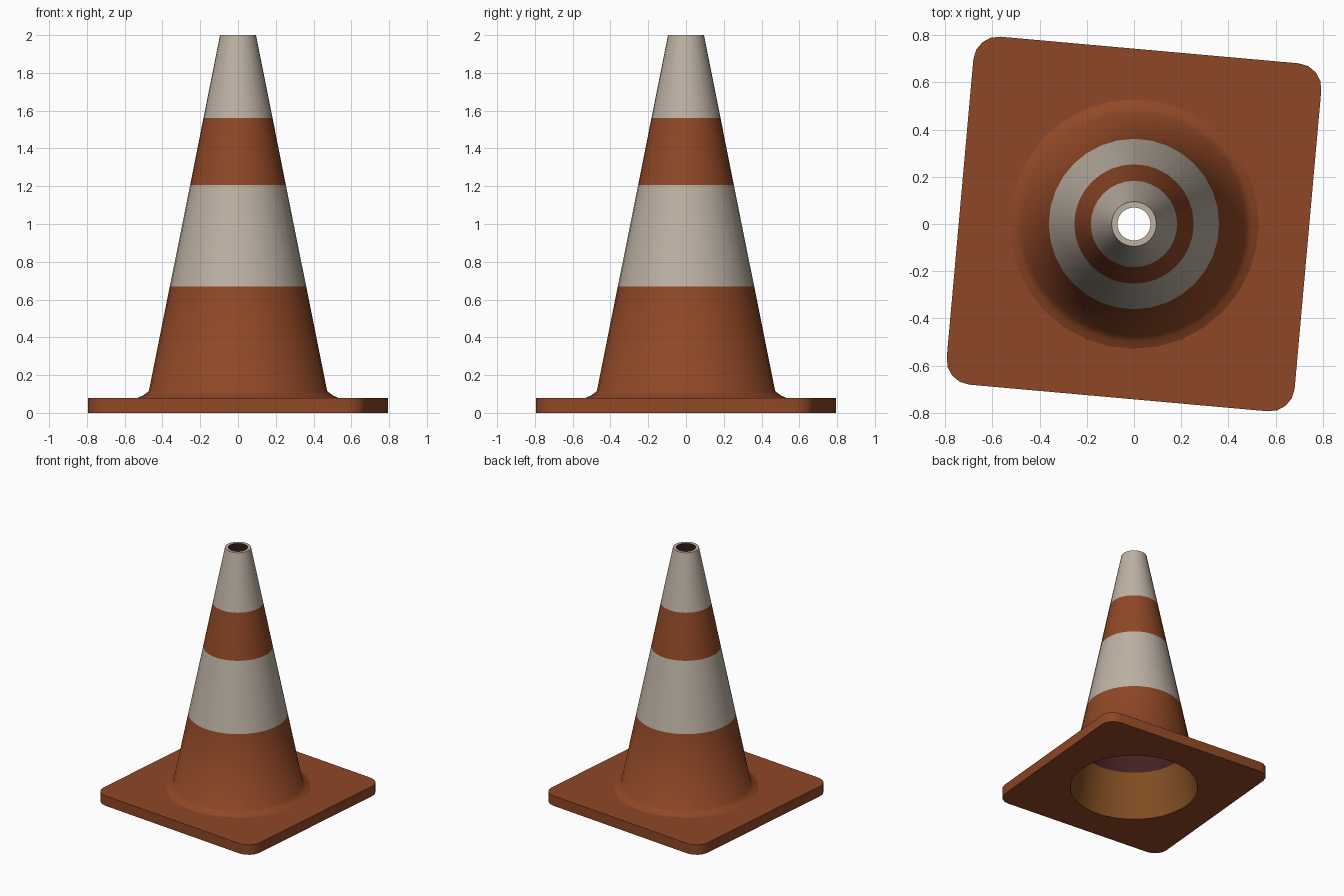
import bpy, bmesh, math

if "Cube" in bpy.data.objects:
    bpy.data.objects.remove(bpy.data.objects["Cube"])

SIDES = 32


def material(name, rgb):
    m = bpy.data.materials.new(name)
    m.diffuse_color = (*rgb, 1)
    m.use_nodes = True
    m.node_tree.nodes["Principled BSDF"].inputs["Base Color"].default_value = m.diffuse_color
    return m


orange = material("burnt orange", (0.275, 0.064, 0.019))
white = material("warm white", (0.51, 0.44, 0.37))
brown = material("inner brown", (0.22, 0.075, 0.016))
plum = material("dark plum", (0.06, 0.015, 0.016))


def finish(bm, name, mats, angle):
    bmesh.ops.recalc_face_normals(bm, faces=bm.faces[:])
    me = bpy.data.meshes.new(name)
    bm.to_mesh(me)
    bm.free()
    for m in mats:
        me.materials.append(m)
    ob = bpy.data.objects.new(name, me)
    bpy.context.collection.objects.link(ob)
    bpy.ops.object.select_all(action='DESELECT')
    ob.select_set(True)
    bpy.context.view_layer.objects.active = ob
    bpy.ops.object.shade_smooth_by_angle(angle=math.radians(angle))
    return ob


def circle(r, n):
    return [(r * math.cos(2 * math.pi * i / n), r * math.sin(2 * math.pi * i / n)) for i in range(n)]


# base plate: rounded square, slightly turned, with a round opening
HALF, RAD, TURN, STEPS = 0.74, 0.105, math.radians(-5.1), 4
outline = []
for k in range(4):
    mid = math.pi / 4 + k * math.pi / 2
    cx = math.copysign(HALF - RAD, math.cos(mid))
    cy = math.copysign(HALF - RAD, math.sin(mid))
    for s in range(STEPS + 1):
        a = k * math.pi / 2 + s * math.pi / 2 / STEPS
        x, y = cx + RAD * math.cos(a), cy + RAD * math.sin(a)
        outline.append((x * math.cos(TURN) - y * math.sin(TURN),
                        x * math.sin(TURN) + y * math.cos(TURN)))

bm = bmesh.new()
edges = []
for loop in (outline, circle(0.48, SIDES)):
    vs = [bm.verts.new((x, y, 0)) for x, y in loop]
    edges += [bm.edges.new((vs[i - 1], vs[i])) for i in range(len(vs))]
bmesh.ops.triangle_fill(bm, use_beauty=True, edges=edges, normal=(0, 0, 1))
ext = bmesh.ops.extrude_face_region(bm, geom=bm.faces[:])
bmesh.ops.translate(bm, vec=(0, 0, 0.08),
                    verts=[g for g in ext["geom"] if isinstance(g, bmesh.types.BMVert)])
finish(bm, "base_plate", [orange], 40)

# hollow cone: lathe profile (radius, height, material of the band above it)
profile = [(0.535, 0.077, 0), (0.50, 0.094, 0), (0.472, 0.115, 0), (0.361, 0.67, 1),
           (0.253, 1.207, 0), (0.183, 1.56, 1), (0.095, 2.0, 1),
           (0.07, 2.0, 3), (0.405, 0.36, 2), (0.48, 0.0, 2)]
bm = bmesh.new()
rings = [[bm.verts.new((x, y, z)) for x, y in circle(r, SIDES)] for r, z, _ in profile]
for j in range(len(rings) - 1):
    a, b = rings[j], rings[j + 1]
    for i in range(SIDES):
        f = bm.faces.new((a[i - 1], a[i], b[i], b[i - 1]))
        f.material_index = profile[j][2]
finish(bm, "cone_body", [orange, white, brown, plum], 60)
